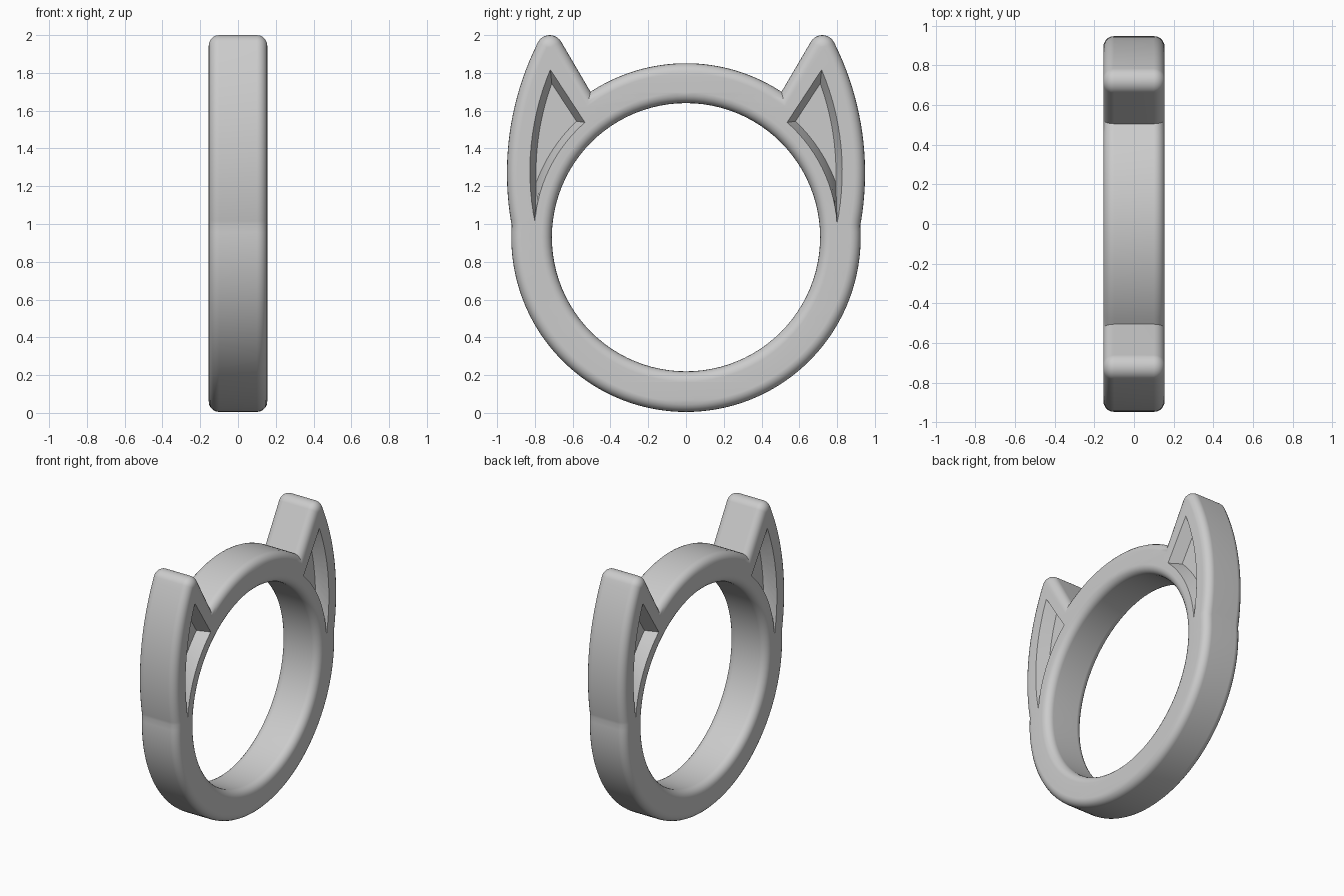
import bpy, bmesh
from math import cos, sin, radians, sqrt, atan2
from mathutils import Matrix, Vector
from mathutils.geometry import intersect_sphere_sphere_2d, intersect_line_sphere_2d

if "Cube" in bpy.data.objects:
    bpy.data.objects.remove(bpy.data.objects["Cube"])

HALF, ROUND = 0.155, 0.055           # half width of the band, edge rounding
RING_C, EAR_C = Vector((0, 0.93)), Vector((-0.592, 1.27))
TIP_C = Vector((0.7215, 1.93))
TO_YZ = Matrix(((0, 0, 1, 0), (1, 0, 0, 0), (0, 1, 0, 0), (0, 0, 0, 1)))


def arc(c, r, a0, a1, n):
    """Points on an arc, angles in degrees."""
    angles = [radians(a0 + (a1 - a0) * i / n) for i in range(n + 1)]
    return [c + Vector((cos(a), sin(a))) * r for a in angles]


def angle(c, p):
    return atan2(p.y - c.y, p.x - c.x) * 180 / 3.14159265


# Outline of one half: lower ring, ear back, ear tip, upper ring
half = arc(RING_C, 0.925, -90, 4, 40)
half += arc(EAR_C, 1.54, -9.5, 25.5, 20)
half += arc(TIP_C, 0.07, 26.7, 150, 10)
half += arc(RING_C, 0.921, 56.7, 90, 16)
outline = half + [Vector((-p.x, p.y)) for p in half[-2:0:-1]]
hole = arc(RING_C, 0.71, 0, 360, 96)[:-1]

# Band: filled profile with rounded edges
curve = bpy.data.curves.new("eared_ring", 'CURVE')
curve.dimensions = '2D'
curve.fill_mode = 'BOTH'
curve.extrude = HALF - ROUND
curve.bevel_depth = ROUND
curve.bevel_resolution = 4
curve.offset = -ROUND
for pts in (outline, hole):
    s = curve.splines.new('POLY')
    s.points.add(len(pts) - 1)
    for sp, p in zip(s.points, pts):
        sp.co = (p.x, p.y, 0, 1)
    s.use_cyclic_u = True
ring = bpy.data.objects.new("eared_ring", curve)
bpy.context.collection.objects.link(ring)
bpy.ops.object.select_all(action='DESELECT')
bpy.context.view_layer.objects.active = ring
ring.select_set(True)
bpy.ops.object.convert(target='MESH')
ring = bpy.context.object
ring.data.transform(TO_YZ)
bm = bmesh.new()
bm.from_mesh(ring.data)
bmesh.ops.remove_doubles(bm, verts=bm.verts, dist=0.0005)
bmesh.ops.recalc_face_normals(bm, faces=bm.faces)
bm.to_mesh(ring.data)
bm.free()


def pick(points, near):
    return min((p for p in points if p), key=lambda p: (p - near).length)


def pocket(d):
    """Inner ear outline, inset by d."""
    top, inner, low = Vector((0.72, 1.82)), Vector((0.53, 1.53)), Vector((0.8, 1.05))
    r_in, r_out = 0.81 + d, 1.42 - d
    along = (top - inner).normalized()
    shift = Vector((along.y, -along.x)) * d
    p, q = inner + shift - along, top + shift + along
    a = pick(intersect_line_sphere_2d(p, q, EAR_C, r_out, False), top)
    b = pick(intersect_line_sphere_2d(p, q, RING_C, r_in, False), inner)
    c = pick(intersect_sphere_sphere_2d(RING_C, r_in, EAR_C, r_out), low)
    inside = arc(RING_C, r_in, angle(RING_C, b), angle(RING_C, c), 14)
    outside = arc(EAR_C, r_out, angle(EAR_C, c), angle(EAR_C, a), 14)
    return inside + outside[1:]


# Sloped pockets in both sides of both ears
DEPTH, INSET, OVER = 0.085, 0.034, 0.02
bm = bmesh.new()
for sy in (1, -1):
    for sx in (1, -1):
        loops = []
        for x, d in ((HALF + OVER, -INSET * OVER / DEPTH), (HALF - DEPTH, INSET)):
            loops.append([bm.verts.new((sx * x, sy * p.x, p.y)) for p in pocket(d)])
        faces = [bm.faces.new(loop) for loop in loops]
        bmesh.ops.bridge_loops(bm, edges=[e for f in faces for e in f.edges])
bmesh.ops.recalc_face_normals(bm, faces=bm.faces)
mesh = bpy.data.meshes.new("pocket_cutter")
bm.to_mesh(mesh)
bm.free()
cutter = bpy.data.objects.new("pocket_cutter", mesh)
cutter.hide_render = True
bpy.context.collection.objects.link(cutter)

cut = ring.modifiers.new("ear_pockets", 'BOOLEAN')
cut.object = cutter
cut.operation = 'DIFFERENCE'
cut.solver = 'EXACT'
bpy.ops.object.modifier_apply(modifier=cut.name)
bpy.data.objects.remove(cutter)

# Plain grey metal
mat = bpy.data.materials.new("grey_metal")
mat.use_nodes = True
grey = (0.6, 0.6, 0.6, 1)
mat.diffuse_color = grey
mat.node_tree.nodes["Principled BSDF"].inputs["Base Color"].default_value = grey
ring.data.materials.clear()
ring.data.materials.append(mat)

bpy.ops.object.shade_smooth_by_angle(angle=radians(30))
normals = ring.modifiers.new("clean_shading", 'WEIGHTED_NORMAL')
normals.keep_sharp = True
